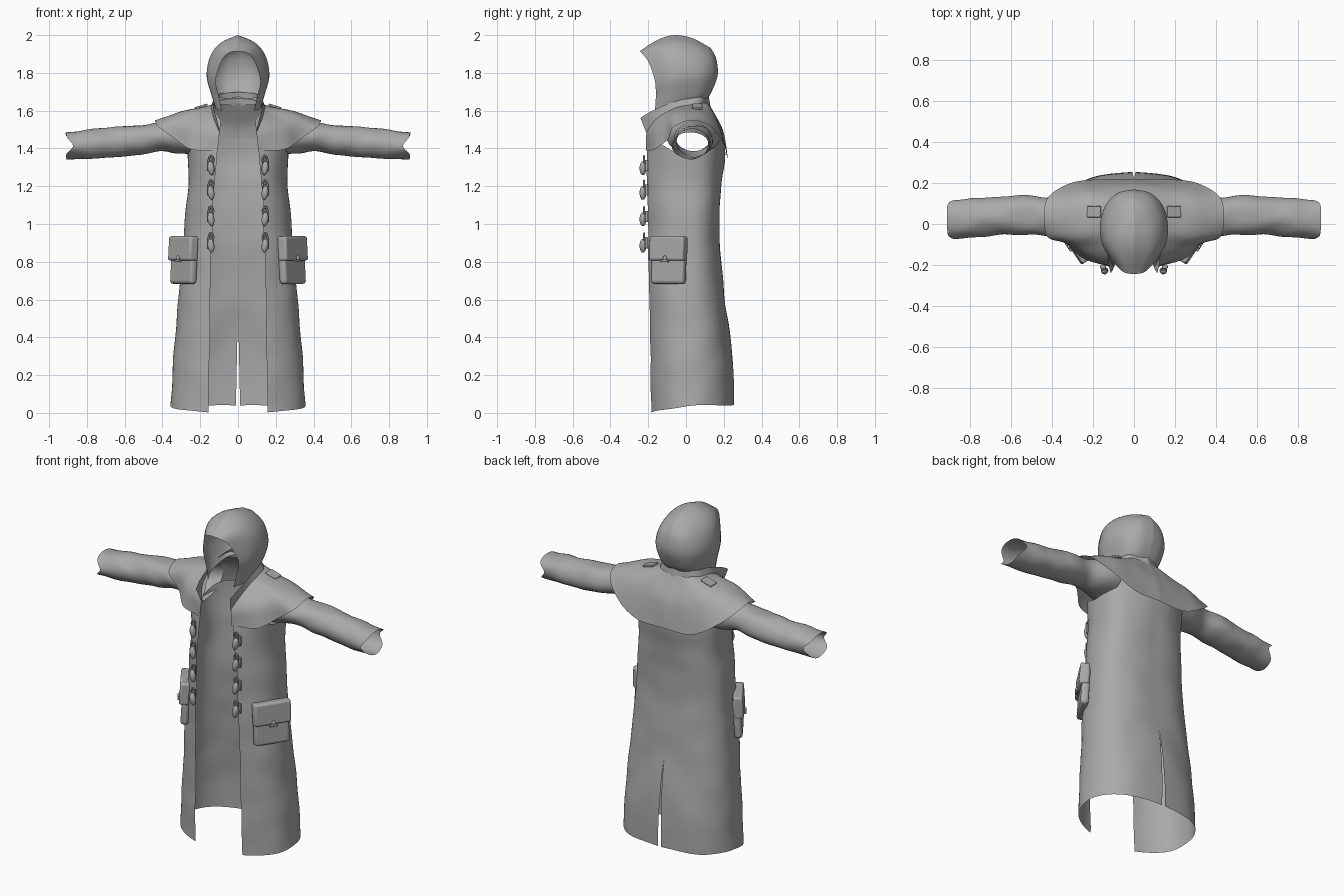
import bpy, bmesh, math
from mathutils import Vector, Matrix, Euler, noise

if "Cube" in bpy.data.objects:
    bpy.data.objects.remove(bpy.data.objects["Cube"])

cloth = bpy.data.materials.new("grey_cloth")
cloth.diffuse_color = (0.40, 0.40, 0.40, 1)
cloth.use_nodes = True
cloth.node_tree.nodes["Principled BSDF"].inputs["Base Color"].default_value = cloth.diffuse_color


def resample(pts, n):
    """Smooth curve through pts (tuples of any length), n samples."""
    m, out = len(pts) - 1, []
    for k in range(n):
        t = k / (n - 1) * m
        i = min(int(t), m - 1)
        t -= i
        q = [pts[max(0, min(m, i + d))] for d in (-1, 0, 1, 2)]
        out.append(tuple(
            0.5 * (2 * b + (c - a) * t + (2 * a - 5 * b + 4 * c - d) * t * t
                   + (3 * b - a - 3 * c + d) * t ** 3)
            for a, b, c, d in zip(*q)))
    return out


def finish(name, bm, bevel=0, angle=50):
    """Mesh of one side, mirrored to the other and smooth shaded."""
    mesh = bpy.data.meshes.new(name)
    bm.to_mesh(mesh)
    bm.free()
    mesh.materials.append(cloth)
    ob = bpy.data.objects.new(name, mesh)
    bpy.context.collection.objects.link(ob)
    bpy.ops.object.select_all(action='DESELECT')
    ob.select_set(True)
    bpy.context.view_layer.objects.active = ob
    bpy.ops.object.shade_smooth_by_angle(angle=math.radians(angle))
    if bevel:
        b = ob.modifiers.new("bevel", 'BEVEL')
        b.width, b.segments = bevel, 3
    m = ob.modifiers.new("mirror", 'MIRROR')
    m.merge_threshold = 0.001
    return ob


def sheet(name, rows, wrinkle=0.0, scale=7):
    """Cloth sheet from rows of points."""
    bm = bmesh.new()
    grid = []
    for row in rows:
        line = []
        for p in row:
            p = Vector(p)
            d = noise.noise_vector(p * scale) * wrinkle
            if abs(p.x) < 0.02:
                d.x = 0
            p += d
            p.x = max(p.x, 0)
            line.append(bm.verts.new(p))
        grid.append(line)
    for r, s in zip(grid, grid[1:]):
        for i in range(len(r) - 1):
            bm.faces.new((r[i], r[i + 1], s[i + 1], s[i]))
    bmesh.ops.remove_doubles(bm, verts=bm.verts, dist=0.0003)
    bmesh.ops.recalc_face_normals(bm, faces=bm.faces)
    return finish(name, bm)


def loft(name, levels, nu, nv, wrinkle=0.0):
    """Smooth sheet through a few control rows."""
    rows = [resample(l, nu) for l in levels]
    cols = [resample([r[i] for r in rows], nv) for i in range(nu)]
    return sheet(name, cols, wrinkle)


def place(loc, rot, size):
    return Matrix.LocRotScale(Vector(loc), Euler(rot), Vector(size))


def box(name, loc, size, rot=(0, 0, 0), bevel=0.008):
    bm = bmesh.new()
    bmesh.ops.create_cube(bm, size=1, matrix=place(loc, rot, size))
    return finish(name, bm, bevel)


def ball(name, loc, size, rot=(0, 0, 0)):
    bm = bmesh.new()
    bmesh.ops.create_uvsphere(bm, u_segments=12, v_segments=8, radius=0.5,
                              matrix=place(loc, rot, size))
    return finish(name, bm)


def ring(name, loc, rx, rz, r):
    rows = []
    for i in range(17):
        a = i * math.tau / 16
        rows.append([(loc[0] + (rx + r * math.cos(b)) * math.cos(a),
                      loc[1] + r * math.sin(b),
                      loc[2] + (rz + r * math.cos(b)) * math.sin(a))
                     for b in (j * math.tau / 6 for j in range(7))])
    return sheet(name, rows)


# coat body: z, half width, front y, back y, half opening
profile = resample([
    (0.00, .360, -.183, .250, .155), (0.20, .347, -.186, .254, .153),
    (0.40, .333, -.190, .233, .151), (0.60, .318, -.194, .206, .149),
    (0.80, .298, -.198, .188, .145), (1.00, .283, -.202, .178, .137),
    (1.20, .264, -.205, .188, .128), (1.35, .264, -.205, .205, .115),
    (1.50, .270, -.205, .195, .100)], 80)


def at_height(z):
    for p, q in zip(profile, profile[1:]):
        if z <= q[0]:
            break
    t = (z - p[0]) / (q[0] - p[0])
    return [a + (b - a) * t for a, b in zip(p, q)]


rows = []
for k in range(61):
    row = []
    for i in range(41):
        u = i / 40
        lo = 0.002 + 0.036 * min(1, u * 2.2)
        hi = 1.45 - 0.08 * math.exp(-((u - 0.42) / 0.2) ** 2)
        z = lo + (hi - lo) * k / 60
        _, a, yf, yb, o = at_height(z)
        th0 = math.asin((o / a) ** (1 / 0.85))
        th = th0 + (math.pi - th0) * u
        s, c = max(math.sin(th), 0) ** 0.85, math.cos(th)
        cy = 0.02
        if c > 0:
            y = cy - (cy - yf) * (c / math.cos(th0)) ** 0.85
        else:
            y = cy + (yb - cy) * (-c) ** 0.85
        x = a * s
        if i == 40:  # back vent
            x = 0.012 * max(0, 1 - z / 0.56)
        row.append((x, y, z))
    rows.append(row)
sheet("coat_body", rows, 0.006, 6)

# sleeves: x, centre y, centre z, radius y, radius z
path = resample([(.23, .035, 1.475, .150, .105), (.32, .045, 1.465, .115, .090),
                 (.42, .040, 1.460, .096, .075), (.52, .045, 1.447, .098, .078),
                 (.62, .043, 1.435, .094, .080), (.76, .033, 1.425, .094, .078),
                 (.91, .022, 1.413, .098, .076)], 40)
rows = []
for x, cy, cz, ry, rz in path:
    row = []
    for j in range(33):
        f = j * math.tau / 32
        notch = 0.036 * abs(math.cos(f)) ** 8 * max(0, (x - .6) / .31)
        row.append((x - notch, cy + ry * math.cos(f), cz + rz * math.sin(f)))
    rows.append(row)
sheet("sleeves", rows, 0.010, 9)

# shoulder cape: neck, shoulder and hem lines from front to back
loft("shoulder_cape", [
    [(.09, -.18, 1.55), (.11, -.14, 1.58), (.125, -.10, 1.60), (.13, -.05, 1.62),
     (.13, 0, 1.63), (.13, .05, 1.635), (.11, .09, 1.64), (.07, .115, 1.64), (0, .12, 1.64)],
    [(.10, -.212, 1.47), (.20, -.165, 1.50), (.26, -.12, 1.53), (.28, -.06, 1.585),
     (.29, .03, 1.60), (.28, .10, 1.585), (.23, .155, 1.55), (.14, .185, 1.51), (0, .195, 1.50)],
    [(.105, -.215, 1.39), (.24, -.172, 1.395), (.33, -.10, 1.45), (.42, -.065, 1.515),
     (.44, .03, 1.55), (.42, .13, 1.52), (.33, .19, 1.44), (.20, .215, 1.36), (0, .218, 1.35)],
], 49, 20, 0.006)

# standing collar
loft("collar", [
    [(.095, -.205, 1.47), (.125, -.16, 1.545), (.14, -.09, 1.585), (.145, 0, 1.615),
     (.12, .08, 1.63), (0, .128, 1.63)],
    [(.115, -.24, 1.565), (.128, -.18, 1.60), (.13, -.10, 1.635), (.125, 0, 1.665),
     (.095, .08, 1.69), (0, .115, 1.70)],
], 30, 6, 0.004)

# hood: levels from neck to crown, each from front rim to centre back
loft("hood", [
    [(.085, -.165, 1.60), (.115, -.10, 1.61), (.118, -.03, 1.63), (.105, .05, 1.65),
     (.06, .10, 1.66), (0, .115, 1.665)],
    [(.100, -.16, 1.67), (.14, -.09, 1.69), (.142, 0, 1.70), (.12, .08, 1.70),
     (.07, .125, 1.70), (0, .14, 1.71)],
    [(.118, -.165, 1.76), (.158, -.09, 1.78), (.165, 0, 1.79), (.14, .09, 1.79),
     (.08, .15, 1.79), (0, .168, 1.79)],
    [(.088, -.20, 1.86), (.135, -.11, 1.885), (.145, -.02, 1.89), (.12, .08, 1.88),
     (.07, .14, 1.875), (0, .16, 1.875)],
    [(.05, -.235, 1.905), (.085, -.14, 1.945), (.09, -.05, 1.96), (.075, .05, 1.945),
     (.04, .11, 1.93), (0, .135, 1.925)],
    [(0, -.245, 1.915), (0, -.15, 1.975), (0, -.06, 2.0), (0, .03, 1.985),
     (0, .09, 1.955), (0, .125, 1.935)],
], 28, 32)

# shoulder straps
box("shoulder_strap", (.195, .06, 1.622), (.07, .055, .012), (0, .3, 0), .004)

# toggle fastenings down both front edges
for n, z in enumerate((1.31, 1.18, 1.04, 0.90)):
    x = 0.143
    ball(f"toggle_{n}", (x, -.228, z - .015), (.036, .036, .075), (0, .12, 0))
    ring(f"toggle_cord_{n}", (x, -.222, z + .028), .012, .022, .006)
    box(f"toggle_patch_{n}", (x + .008, -.21, z), (.028, .016, .06), (0, 0, .1), .004)

# side pockets with flap and buckle
turn = (0, -.06, -.58)
box("pocket", (.285, -.09, .80), (.045, .205, .235), turn, .016)
box("pocket_flap", (.290, -.093, .87), (.055, .215, .13), turn, .012)
box("pocket_buckle", (.318, -.112, .805), (.014, .05, .014), turn, .004)
ball("pocket_button", (.318, -.112, .818), (.016, .02, .03), turn)
